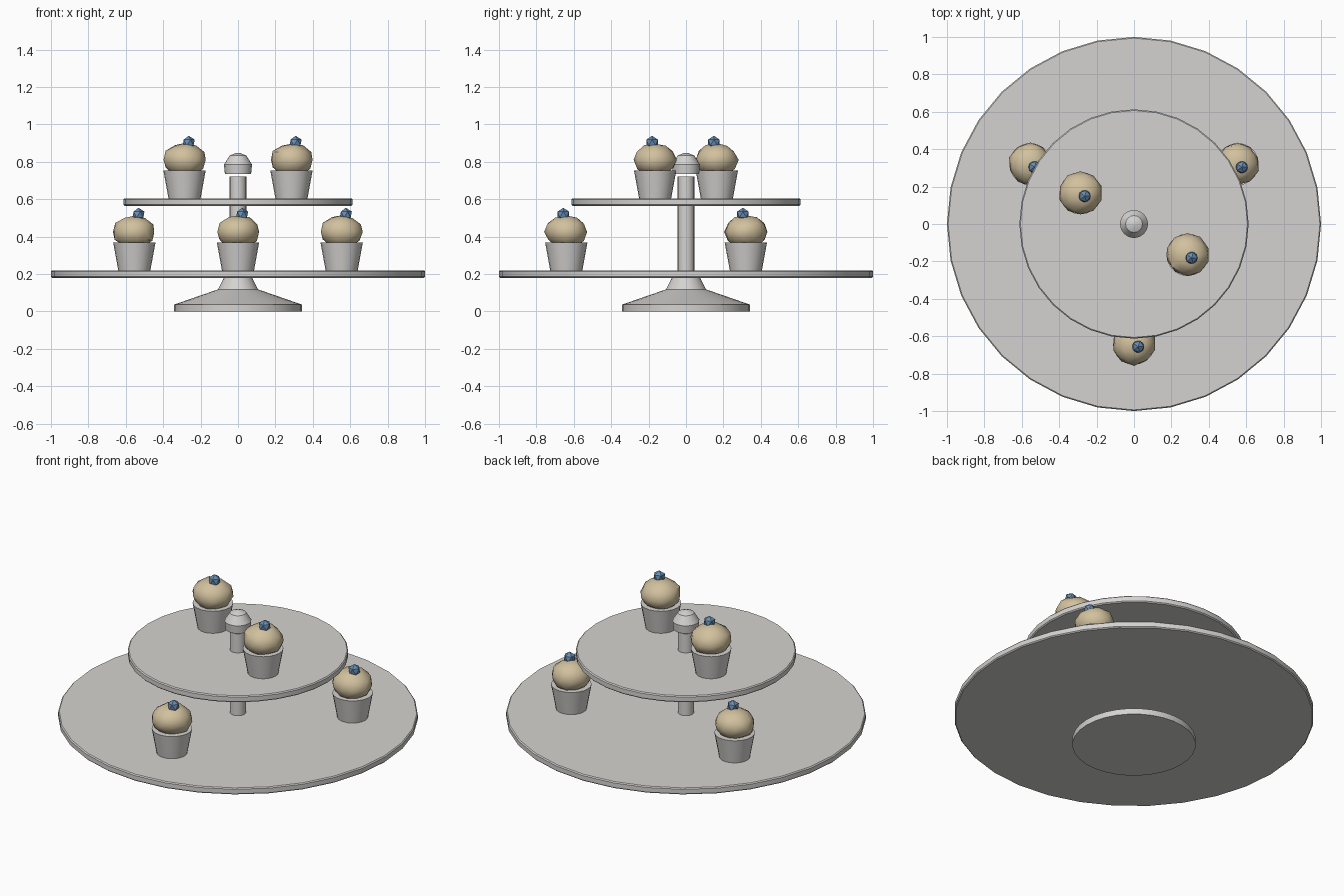
import bpy, bmesh, math, random
from mathutils import Vector, Matrix

if "Cube" in bpy.data.objects:
    bpy.data.objects.remove(bpy.data.objects["Cube"])

random.seed(4)


def material(name, rgb):
    m = bpy.data.materials.new(name)
    m.diffuse_color = (*rgb, 1)
    m.use_nodes = True
    m.node_tree.nodes["Principled BSDF"].inputs["Base Color"].default_value = m.diffuse_color
    return m


CERAMIC = material("warm_grey", (0.66, 0.65, 0.63))
CAKE = material("cake_tan", (0.64, 0.53, 0.34))
BERRY = material("berry_blue", (0.14, 0.27, 0.45))


def finish(name, bm, mat, loc, angle):
    bmesh.ops.recalc_face_normals(bm, faces=bm.faces[:])
    me = bpy.data.meshes.new(name)
    for f in bm.faces:
        f.smooth = angle > 0
    bm.to_mesh(me)
    bm.free()
    if angle > 0:
        me.set_sharp_from_angle(angle=math.radians(angle))
    me.materials.append(mat)
    ob = bpy.data.objects.new(name, me)
    ob.location = loc
    bpy.context.collection.objects.link(ob)
    return ob


def lathe(name, profile, sides, mat, loc=(0, 0, 0), angle=30):
    """Closed turned part from (radius, z) points, bottom to top."""
    bm = bmesh.new()
    rings = [[bm.verts.new((r * math.cos(a), r * math.sin(a), z))
              for a in (2 * math.pi * i / sides for i in range(sides))]
             for r, z in profile]
    for lo, hi in zip(rings, rings[1:]):
        for i in range(sides):
            j = (i + 1) % sides
            bm.faces.new((lo[i], lo[j], hi[j], hi[i]))
    bm.faces.new(rings[0][::-1])
    bm.faces.new(rings[-1])
    return finish(name, bm, mat, loc, angle)


def plate(name, r, z0, z1):
    e = 0.006
    lathe(name, [(r - e, z0), (r, z0 + e), (r, z1 - e), (r - e, z1)], 32, CERAMIC)


def cupcake(tag, x, y, z):
    # tapered paper cup
    lathe("cup_" + tag, [(0.086, 0), (0.113, 0.148)], 20, CERAMIC, (x, y, z))
    # lumpy cake top
    bm = bmesh.new()
    bmesh.ops.create_icosphere(bm, subdivisions=2, radius=1)
    for v in bm.verts:
        k = random.uniform(0.96, 1.04)
        v.co = Vector((v.co.x * 0.115, v.co.y * 0.115, v.co.z * 0.09)) * k
    finish("cake_" + tag, bm, CAKE, (x, y, z + 0.205), 35)
    # faceted berry
    bm = bmesh.new()
    bmesh.ops.create_icosphere(bm, subdivisions=1, radius=0.036)
    finish("berry_" + tag, bm, BERRY, (x + 0.022, y - 0.016, z + 0.298), 0)


# stand: foot, column, two plates, knob
lathe("foot", [(0.343, 0), (0.343, 0.036), (0.107, 0.118), (0.07, 0.19)], 32, CERAMIC)
lathe("column", [(0.045, 0.18), (0.045, 0.722)], 16, CERAMIC)
plate("lower_plate", 1.0, 0.18, 0.22)
plate("upper_plate", 0.613, 0.565, 0.605)
lathe("knob", [(0.07, 0.735), (0.075, 0.785), (0.045, 0.833), (0.012, 0.847)],
      16, CERAMIC)

# three cupcakes on the lower plate, two on the upper
for i, deg in enumerate((270, 30, 150)):
    a = math.radians(deg)
    cupcake("lower_%d" % (i + 1), 0.64 * math.cos(a), 0.64 * math.sin(a), 0.22)
for i, deg in enumerate((150, 330)):
    a = math.radians(deg)
    cupcake("upper_%d" % (i + 1), 0.33 * math.cos(a), 0.33 * math.sin(a), 0.605)
